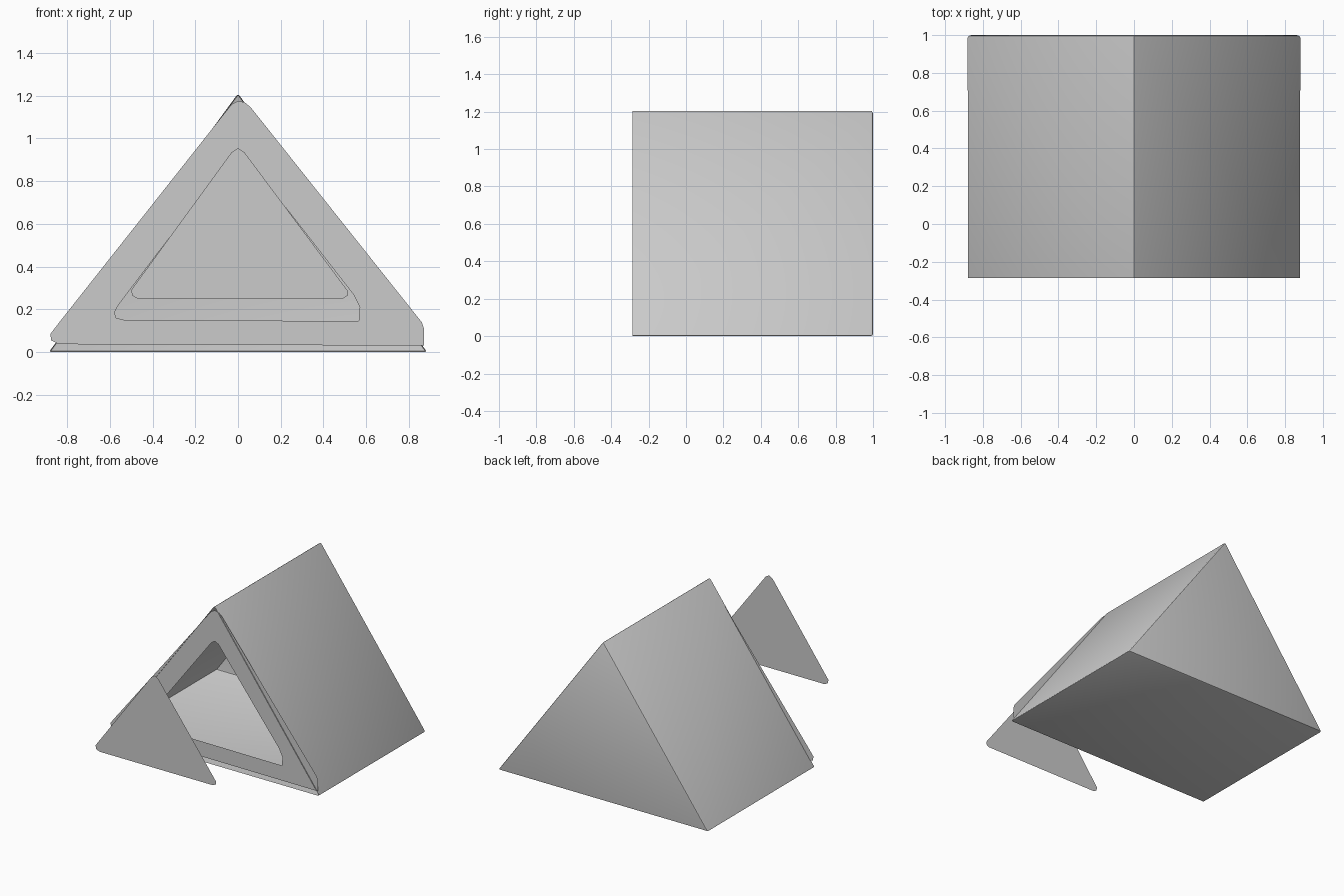
import bpy, bmesh

if "Cube" in bpy.data.objects:
    bpy.data.objects.remove(bpy.data.objects["Cube"])

FRONT, BACK = -0.285, 1.0


def add_object(name, bm):
    mesh = bpy.data.meshes.new(name)
    bm.to_mesh(mesh)
    bm.free()
    obj = bpy.data.objects.new(name, mesh)
    bpy.context.collection.objects.link(obj)
    return obj


def flat_panel(name, y, *loops):
    """Zero-thickness upright sheet; loops after the first are holes."""
    bm = bmesh.new()
    edges = []
    for loop in loops:
        vs = [bm.verts.new((x, y, z)) for x, z in loop]
        edges += [bm.edges.new((a, b)) for a, b in zip(vs, vs[1:] + vs[:1])]
    bmesh.ops.triangle_fill(bm, use_beauty=True, use_dissolve=False,
                            edges=edges, normal=(0, -1, 0))
    for f in bm.faces:
        f.normal_update()
        if f.normal.y > 0:
            f.normal_flip()
    return add_object(name, bm)


# Hollow tent shell: two slopes, floor and back wall, open at the front
bm = bmesh.new()
profile = [(-0.885, 0), (0.885, 0), (0, 1.21)]
near = [bm.verts.new((x, FRONT, z)) for x, z in profile]
far = [bm.verts.new((x, BACK, z)) for x, z in profile]
for i in range(3):
    j = (i + 1) % 3
    bm.faces.new((near[i], far[i], far[j], near[j]))
bm.faces.new(far)
bmesh.ops.recalc_face_normals(bm, faces=bm.faces)
bmesh.ops.bevel(bm, geom=[e for e in bm.edges if not e.is_boundary],
                offset=0.012, segments=2, profile=0.5, affect='EDGES')
shell = add_object("tent_shell", bm)
bpy.context.view_layer.objects.active = shell
shell.select_set(True)
bpy.ops.object.shade_smooth_by_angle()

# Front wall with its doorway, slightly wider than the shell
wall = [(-0.84, 0.037), (-0.875, 0.055), (-0.878, 0.085), (-0.84, 0.135),
        (-0.03, 1.16), (0, 1.175), (0.03, 1.17), (0.06, 1.145),
        (0.86, 0.14), (0.87, 0.11), (0.87, 0.03)]
doorway = [(-0.53, 0.15), (-0.57, 0.16), (-0.578, 0.185), (-0.56, 0.22),
           (-0.03, 0.92), (0, 0.94), (0.03, 0.925), (0.54, 0.27),
           (0.57, 0.21), (0.565, 0.145)]
flat_panel("front_wall", FRONT + 0.006, wall, doorway)

# Door panel floating in front of the doorway
door = [(-0.47, 0.25), (-0.495, 0.265), (-0.5, 0.29), (-0.03, 0.935),
        (0, 0.955), (0.03, 0.935), (0.515, 0.285), (0.515, 0.265), (0.49, 0.25)]
flat_panel("door_panel", -1.0, door)
